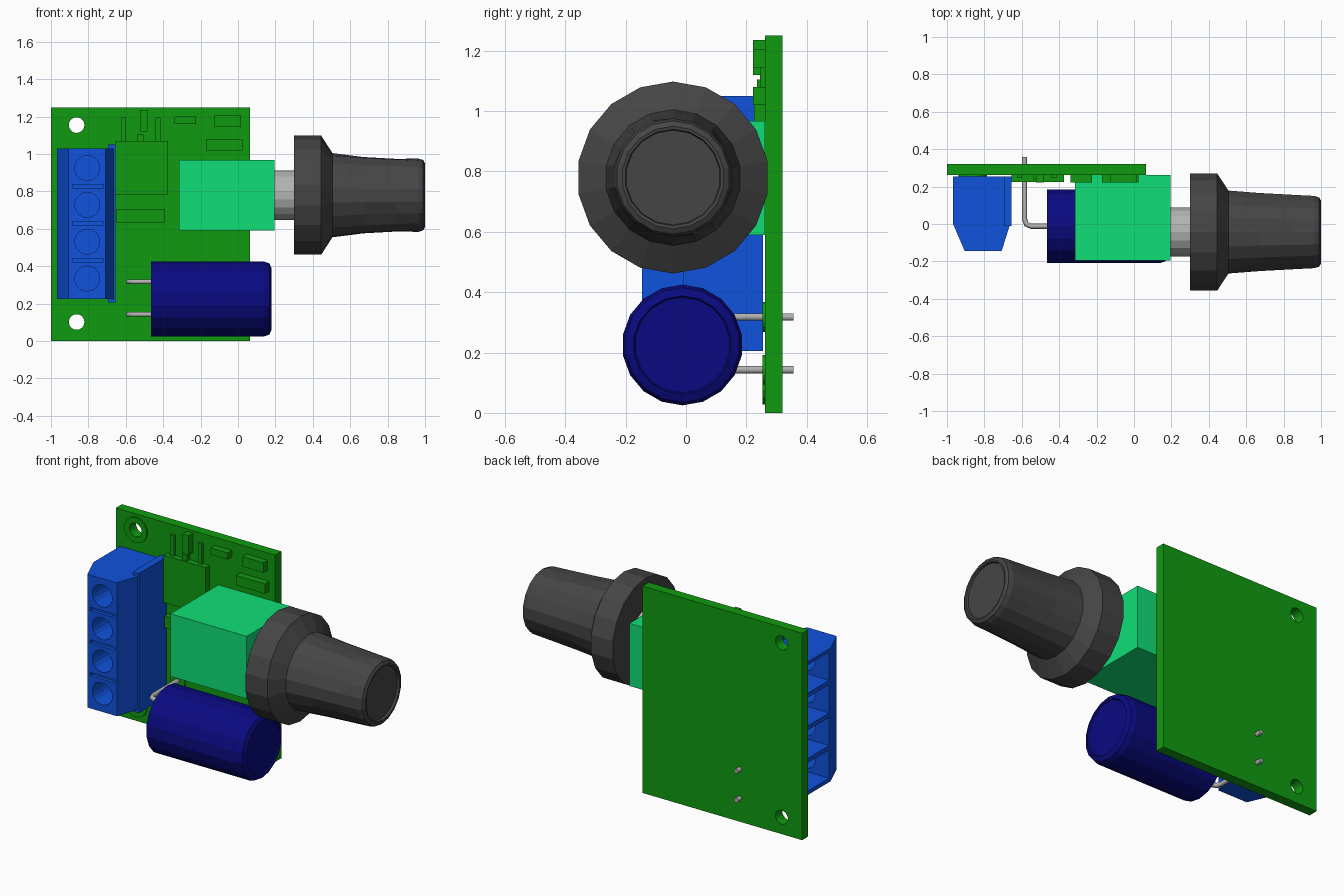
import bpy, bmesh
from math import sin, cos, pi
from mathutils import Vector

if "Cube" in bpy.data.objects:
    bpy.data.objects.remove(bpy.data.objects["Cube"], do_unlink=True)


def material(name, rgb):
    m = bpy.data.materials.new(name)
    m.use_nodes = True
    m.diffuse_color = (*rgb, 1)
    m.node_tree.nodes["Principled BSDF"].inputs["Base Color"].default_value = (*rgb, 1)
    return m


GREEN = material("board green", (0.005, 0.33, 0.005))
BLUE = material("terminal blue", (0.005, 0.085, 0.72))
NAVY = material("capacitor navy", (0.003, 0.003, 0.22))
MINT = material("potentiometer mint", (0.005, 0.74, 0.18))
DARK = material("knob grey", (0.06, 0.06, 0.06))
METAL = material("metal", (0.45, 0.45, 0.45))


def finish(name, bm, mat):
    bmesh.ops.recalc_face_normals(bm, faces=bm.faces)
    me = bpy.data.meshes.new(name)
    bm.to_mesh(me)
    bm.free()
    ob = bpy.data.objects.new(name, me)
    bpy.context.collection.objects.link(ob)
    if mat:
        me.materials.append(mat)
    return ob


def box(name, x, y, z, mat=None):
    bm = bmesh.new()
    bmesh.ops.create_cube(bm, size=1)
    for v in bm.verts:
        v.co = [r[0] + (c + 0.5) * (r[1] - r[0]) for r, c in zip((x, y, z), v.co)]
    return finish(name, bm, mat)


def lathe(name, profile, origin, axis, mat=None, sides=18, dip=None):
    """Revolve (distance, radius) pairs about the x or y axis."""
    bm = bmesh.new()
    rings = []
    for k, (d, r) in enumerate(profile):
        ring = []
        for i in range(sides):
            a = 2 * pi * i / sides
            rr = r - (dip[1] if dip and k in dip[0] and i % 3 == 0 else 0)
            u, w = rr * sin(a), rr * cos(a)
            off = (d, u, w) if axis == "x" else (u, d, w)
            ring.append(bm.verts.new(Vector(origin) + Vector(off)))
        rings.append(ring)
    for a, b in zip(rings, rings[1:]):
        for i in range(sides):
            j = (i + 1) % sides
            bm.faces.new((a[i], a[j], b[j], b[i]))
    bm.faces.new(rings[0])
    bm.faces.new(rings[-1])
    return finish(name, bm, mat)


def cut(target, cutters):
    for c in cutters:
        mod = target.modifiers.new(c.name, "BOOLEAN")
        mod.operation = "DIFFERENCE"
        mod.solver = "EXACT"
        mod.object = c
        c.hide_render = True
        c.hide_viewport = True
        c.display_type = "WIRE"


def ring_pad(name, x, z, outer, inner):
    bm = bmesh.new()
    n = 18
    loops = [[bm.verts.new((x + r * cos(2 * pi * i / n), y, z + r * sin(2 * pi * i / n)))
              for i in range(n)]
             for r, y in ((outer, FACE), (outer, 0.254), (inner, 0.254), (inner, FACE))]
    for k in range(4):
        a, b = loops[k], loops[(k + 1) % 4]
        for i in range(n):
            j = (i + 1) % n
            bm.faces.new((a[i], a[j], b[j], b[i]))
    finish(name, bm, GREEN)


# Circuit board with two mounting holes
FACE = 0.262
board = box("circuit_board", (-1, 0.065), (FACE, 0.32), (0, 1.25), GREEN)
drills = []
for z in (0.102, 1.155):
    drills.append(lathe("mount_hole_cutter", [(0.2, 0.042), (0.4, 0.042)], (-0.863, 0, z), "y"))
    ring_pad("mount_ring", -0.863, z, 0.076, 0.042)
cut(board, drills)

# Small surface parts
for name, x, z, y in (
    ("regulator_body", (-0.655, -0.375), (0.785, 1.07), 0.225),
    ("regulator_stub", (-0.54, -0.505), (1.07, 1.105), 0.235),
    ("regulator_leg_left", (-0.625, -0.6), (1.07, 1.195), 0.245),
    ("regulator_leg_right", (-0.44, -0.415), (1.07, 1.195), 0.245),
    ("chip_upright", (-0.525, -0.485), (1.12, 1.235), 0.222),
    ("chip_small", (-0.34, -0.225), (1.16, 1.2), 0.222),
    ("chip_corner", (-0.125, 0.015), (1.145, 1.205), 0.222),
    ("chip_long", (-0.17, 0.025), (1.02, 1.08), 0.222),
    ("chip_middle", (-0.65, -0.39), (0.635, 0.705), 0.225),
):
    box(name, x, (y, FACE), z, GREEN)

# Screw terminal block: extruded chamfered profile
bm = bmesh.new()
outline = [(-0.967, 0.255), (-0.967, 0), (-0.905, -0.145), (-0.708, -0.145),
           (-0.662, 0), (-0.662, 0.255)]
base = bm.faces.new([bm.verts.new((x, y, 0.225)) for x, y in outline])
top = bmesh.ops.extrude_face_region(bm, geom=[base])
bmesh.ops.translate(bm, vec=(0, 0, 0.805),
                    verts=[v for v in top["geom"] if isinstance(v, bmesh.types.BMVert)])
block = finish("terminal_block", bm, BLUE)
box("terminal_rib", (-0.696, -0.655), (-0.01, 0.255), (0.205, 1.05), BLUE)

# Wire openings, screw holes and slots
cutters = []
for i in range(4):
    z = 0.334 + i * 0.197
    cutters.append(box("wire_cutter", (-1.05, -0.74), (0.015, 0.235), (z - 0.085, z + 0.085)))
    cutters.append(lathe("screw_cutter", [(-0.2, 0.067), (0.05, 0.067)], (-0.806, 0, z), "y"))
    if i < 3:
        cutters.append(box("slot_cutter", (-0.886, -0.722), (-0.2, -0.125),
                           (z + 0.088, z + 0.108)))
cut(block, cutters)

# Capacitor lying in front of the board, with bent leads
lathe("capacitor_can",
      [(-0.465, 0.2), (0.14, 0.2), (0.168, 0.19), (0.18, 0.163), (0.172, 0.158)],
      (0, -0.012, 0.225), "x", NAVY)
for z in (0.143, 0.318):
    curve = bpy.data.curves.new("capacitor_lead", "CURVE")
    curve.dimensions = "3D"
    curve.bevel_depth = 0.014
    curve.bevel_resolution = 1
    curve.use_fill_caps = True
    path = [(-0.45, -0.012), (-0.55, -0.012), (-0.575, -0.002), (-0.585, 0.025), (-0.585, 0.357)]
    spline = curve.splines.new("POLY")
    spline.points.add(len(path) - 1)
    for p, (x, y) in zip(spline.points, path):
        p.co = (x, y, z, 1)
    curve.materials.append(METAL)
    bpy.context.collection.objects.link(bpy.data.objects.new("capacitor_lead", curve))
    ring_pad("lead_pad", -0.583, z, 0.05, 0.014)

# Potentiometer, shaft and knob
box("potentiometer_body", (-0.315, 0.195), (-0.195, FACE), (0.59, 0.968), MINT)
AXIS = (0, -0.043, 0.78)
lathe("potentiometer_shaft", [(0.19, 0.132), (0.32, 0.132)], AXIS, "x", METAL)
lathe("knob", [(0.3, 0.318), (0.445, 0.318), (0.505, 0.225), (0.67, 0.212), (0.85, 0.202),
               (0.965, 0.196), (0.99, 0.188), (1.0, 0.17), (0.998, 0.16), (0.985, 0.157)],
      AXIS, "x", DARK, dip=((3, 4), 0.008))
